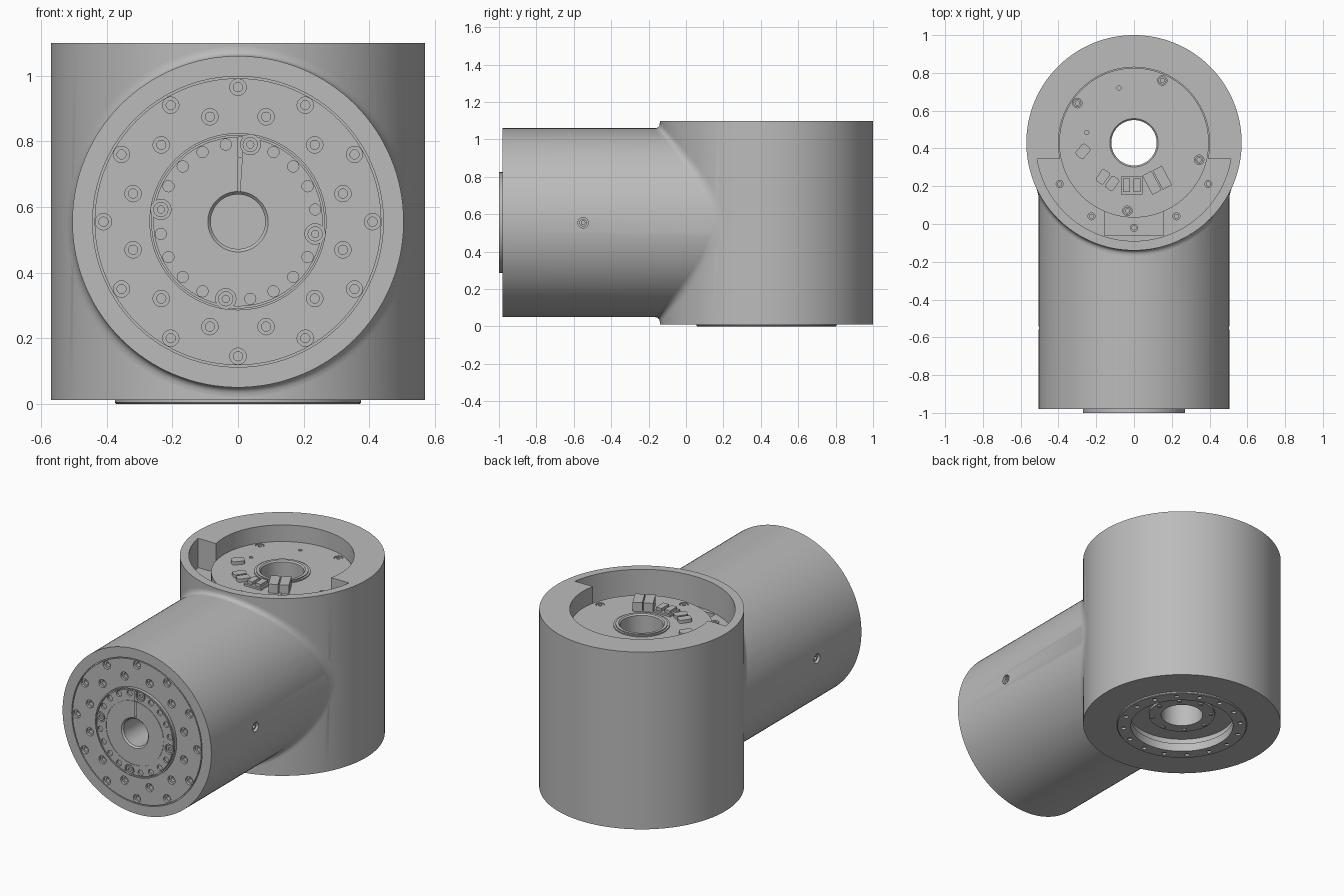
import bpy, bmesh
from math import sin, cos, tau, pi, sqrt, asin, radians
from mathutils import Matrix, Vector

cube = bpy.data.objects.get("Cube")
if cube:
    bpy.data.objects.remove(cube, do_unlink=True)

grey = bpy.data.materials.new("machined grey")
grey.use_nodes = True
grey.diffuse_color = (0.5, 0.5, 0.5, 1)
grey.node_tree.nodes["Principled BSDF"].inputs["Base Color"].default_value = (0.5, 0.5, 0.5, 1)

HUB_Y, HUB_R, BOTTOM, TOP = 0.43, 0.57, 0.012, 1.10
ARM_Z, ARM_R, ARM_Y = 0.555, 0.505, -0.98
UP = Matrix.Translation((0, HUB_Y, 0))
DOWN = UP @ Matrix.Rotation(pi, 4, 'X')
FRONT = Matrix.Translation((0, 0, ARM_Z)) @ Matrix.Rotation(pi / 2, 4, 'X')


def polar(base, radius, degrees, height=0):
    a = radians(degrees)
    return base @ Matrix.Translation((radius * cos(a), radius * sin(a), height))


def finish(name, bm):
    bmesh.ops.recalc_face_normals(bm, faces=bm.faces)
    mesh = bpy.data.meshes.new(name)
    bm.to_mesh(mesh)
    bm.free()
    mesh.materials.append(grey)
    obj = bpy.data.objects.new(name, mesh)
    bpy.context.collection.objects.link(obj)
    return obj


def lathe(name, profile, places, seg=96, ring=False):
    """Turn (radius, height) points round local z, once for each placement."""
    bm = bmesh.new()
    for m in places:
        loops = [[bm.verts.new(m @ Vector((r * cos(tau * i / seg), r * sin(tau * i / seg), h)))
                  for i in range(seg)] for r, h in profile]
        pairs = list(zip(loops, loops[1:]))
        if ring:
            pairs.append((loops[-1], loops[0]))
        else:
            bm.faces.new(loops[0])
            bm.faces.new(loops[-1])
        for a, b in pairs:
            for i in range(seg):
                j = (i + 1) % seg
                bm.faces.new((a[i], a[j], b[j], b[i]))
    return finish(name, bm)


def tube(name, inner, outer, low, high, place, seg=96):
    return lathe(name, [(inner, low), (outer, low), (outer, high), (inner, high)],
                 [place], seg, True)


def prism(name, points, low, high):
    bm = bmesh.new()
    face = bm.faces.new([bm.verts.new((x, y, low)) for x, y in points])
    new = bmesh.ops.extrude_face_region(bm, geom=[face])["geom"]
    bmesh.ops.translate(bm, vec=(0, 0, high - low),
                        verts=[v for v in new if isinstance(v, bmesh.types.BMVert)])
    return finish(name, bm)


def block(name, x, y, w, d, low, high, turn=0, bevel=0.0):
    bm = bmesh.new()
    m = Matrix.Translation((x, y, (low + high) / 2)) @ Matrix.Rotation(radians(turn), 4, 'Z')
    bmesh.ops.create_cube(bm, size=1, matrix=m @ Matrix.Diagonal((w, d, high - low, 1)))
    if bevel:
        upright = [e for e in bm.edges if abs(e.verts[0].co.z - e.verts[1].co.z) > 0.001]
        bmesh.ops.bevel(bm, geom=upright, offset=bevel, segments=4, affect='EDGES', profile=0.5)
    return finish(name, bm)


def boolean(obj, other, operation='DIFFERENCE'):
    mod = obj.modifiers.new("cut", 'BOOLEAN')
    mod.operation, mod.solver, mod.object = operation, 'EXACT', other
    bpy.context.view_layer.objects.active = obj
    bpy.ops.object.modifier_apply(modifier=mod.name)
    bpy.data.objects.remove(other, do_unlink=True)


# Two crossing cylinders form the body
body = lathe("joint_body", [(HUB_R, BOTTOM), (HUB_R, TOP)], [UP], 128)
arm = lathe("arm", [(ARM_R, -0.3), (ARM_R, -ARM_Y)], [FRONT], 128)
boolean(body, arm, 'UNION')

# Top recess, wider front pocket and cable channel
boolean(body, lathe("cutter", [(0.40, 0.92), (0.40, 1.2)], [UP]))
end = asin(0.085 / 0.52)
arc = [pi + end + (pi - 2 * end) * i / 48 for i in range(49)]
boolean(body, prism("cutter", [(0.52 * cos(a), HUB_Y + 0.52 * sin(a)) for a in arc], 0.92, 1.2))
boolean(body, block("cutter", 0, 0.02, 0.31, 0.16, 0.8, 1.0))

# Through bore, bottom recess and front bore
boolean(body, lathe("cutter", [(0.14, -0.1), (0.14, 1.2)], [UP]))
boolean(body, lathe("cutter", [(0.305, -0.1), (0.305, 0.085)], [UP]))
boolean(body, lathe("cutter", [(0.09, 0.1), (0.09, 1.1)], [FRONT], 64))

# Front bolt holes, groove and side holes
step = [(0.014, -0.035), (0.014, -0.015), (0.025, -0.015), (0.025, 0.02)]
bolts = [polar(FRONT, 0.41, 30 * i, -ARM_Y) for i in range(12)]
bolts += [polar(FRONT, 0.331, 30 * i + 15, -ARM_Y) for i in range(12)]
boolean(body, lathe("cutter", step, bolts, 20))
boolean(body, tube("cutter", 0.437, 0.443, 0.97, 1.0, FRONT))
sides = [Matrix.Translation((s * ARM_R, -0.55, ARM_Z)) @ Matrix.Rotation(s * pi / 2, 4, 'Y')
         for s in (1, -1)]
boolean(body, lathe("cutter", [(0.028, -0.03), (0.028, 0.05)], sides, 24))
lathe("side_screws", [(0.02, -0.04), (0.02, -0.012), (0.01, -0.012), (0.01, -0.025)], sides, 20)

# Fillet along the junction of the two cylinders
bm = bmesh.new()
f, seg, rows = 0.028, 128, []


def meet(radius, a):
    return HUB_Y - sqrt(HUB_R ** 2 - (radius * cos(a)) ** 2)


for k in range(7):
    t = k / 6
    r, row = ARM_R + f * t * t, []
    for i in range(seg):
        a = tau * i / seg
        near = meet(ARM_R, a)
        y = (1 - t) ** 2 * (near - f) + 2 * t * (1 - t) * near + t * t * meet(ARM_R + f, a)
        row.append(bm.verts.new((r * cos(a), y, ARM_Z + r * sin(a))))
    rows.append(row)
for a, b in zip(rows, rows[1:]):
    for i in range(seg):
        j = (i + 1) % seg
        bm.faces.new((a[i], b[i], b[j], a[j]))
finish("junction_fillet", bm)

# Front output flange with rim groove, holes and four recessed bolts
flange = lathe("output_flange", [(0.083, 0.15), (0.27, 0.97), (0.27, 1.0), (0.092, 1.0),
                                 (0.083, 0.99)], [FRONT], 96, True)
boolean(flange, tube("cutter", 0.258, 0.263, 0.988, 1.1, FRONT))
spots = [polar(FRONT, 0.238, 81 + 18 * i, 1) for i in range(20)]
pins = [s for i, s in enumerate(spots) if i % 5]
heads = spots[::5]
boolean(flange, lathe("cutter", [(0.017, -0.012), (0.017, 0.1)], pins, 20))
boolean(flange, lathe("cutter", [(0.031, -0.015), (0.031, 0.1)], heads, 24))
boolean(flange, tube("cutter", 0.194, 0.196, 0.997, 1.1, FRONT))
lathe("flange_bolts", [(0.023, -0.02), (0.023, -0.002), (0.011, -0.002), (0.011, -0.012)], heads, 20)

# Top electronics disc with central sleeve
disc = tube("top_disc", 0.13, 0.396, 0.75, 1.0, UP)
screws = [(-0.3, 0.64), (0.15, 0.76), (0.345, 0.34), (-0.035, 0.07)]
holes = [Matrix.Translation((x, y, 1)) for x, y in screws]
boolean(disc, lathe("cutter", [(0.025, -0.015), (0.025, 0.1)], holes, 20))
dowels = [Matrix.Translation((x, y, 1)) for x, y in [(-0.08, 0.72), (-0.25, 0.485)]]
boolean(disc, lathe("cutter", [(0.011, -0.02), (0.011, 0.1)], dowels, 16))
socket = [(0.021, -0.03), (0.021, -0.003), (0.011, -0.003), (0.011, -0.014)]
lathe("disc_screws", socket, holes, 20)
lathe("bore_sleeve", [(0.12, 0.07), (0.19, 0.07), (0.19, 0.1), (0.145, 0.1), (0.145, 1.012),
                      (0.128, 1.012), (0.12, 1.004)], [UP], 96, True)
tube("sleeve_collar", 0.14, 0.157, 0.99, 1.006, UP)

# Screws on the pocket floor
pocket = [polar(UP, 0.45, d, 0.935) for d in (209, 240, 270, 300, 331)]
pocket[2] = pocket[2] @ Matrix.Translation((0, 0, -0.12))
lathe("pocket_screws", socket, pocket, 20)

# Connectors on the disc
block("small_connector", -0.27, 0.385, 0.055, 0.075, 0.99, 1.02, -40, 0.015)
for n, (x, y) in enumerate([(-0.165, 0.25), (-0.115, 0.215)]):
    block(f"angled_connector_{n + 1}", x, y, 0.05, 0.075, 0.99, 1.02, -35, 0.012)
block("middle_connector_base", -0.012, 0.205, 0.115, 0.095, 0.99, 1.012)
for x in (-0.04, 0.016):
    block("middle_connector_pin", x, 0.205, 0.038, 0.07, 1.0, 1.03)
for x, y in [(0.095, 0.218), (0.15, 0.245)]:
    block("tall_connector", x, y, 0.055, 0.115, 0.99, 1.055, 28)
arrow = [(0.15, 0.18), (0.175, 0.13), (0.155, 0.122), (0.2, 0.09), (0.21, 0.145),
         (0.19, 0.137), (0.165, 0.187)]
prism("direction_arrow", arrow, 0.99, 1.006)

# Bottom mounting ring with its screw holes
ring = lathe("bottom_ring", [(0.295, -0.05), (0.375, -0.05), (0.375, -0.004), (0.371, 0),
                             (0.295, 0)], [DOWN], 96, True)
ring_holes = [polar(DOWN, 0.338, 22.5 * i) for i in range(16)]
boolean(ring, lathe("cutter", [(0.014, -0.03), (0.014, 0.1)], ring_holes, 16))
lathe("hub_screws", [(0.012, -0.09), (0.012, -0.062)],
      [polar(DOWN, 0.168, 45 * i) for i in range(8)], 16)

# Smooth the round surfaces and keep the machined edges sharp
bpy.ops.object.select_all(action='DESELECT')
for obj in bpy.context.scene.objects:
    if obj.type == 'MESH' and grey.name in obj.data.materials:
        obj.select_set(True)
        bpy.context.view_layer.objects.active = obj
bpy.ops.object.shade_smooth_by_angle(angle=radians(30))
